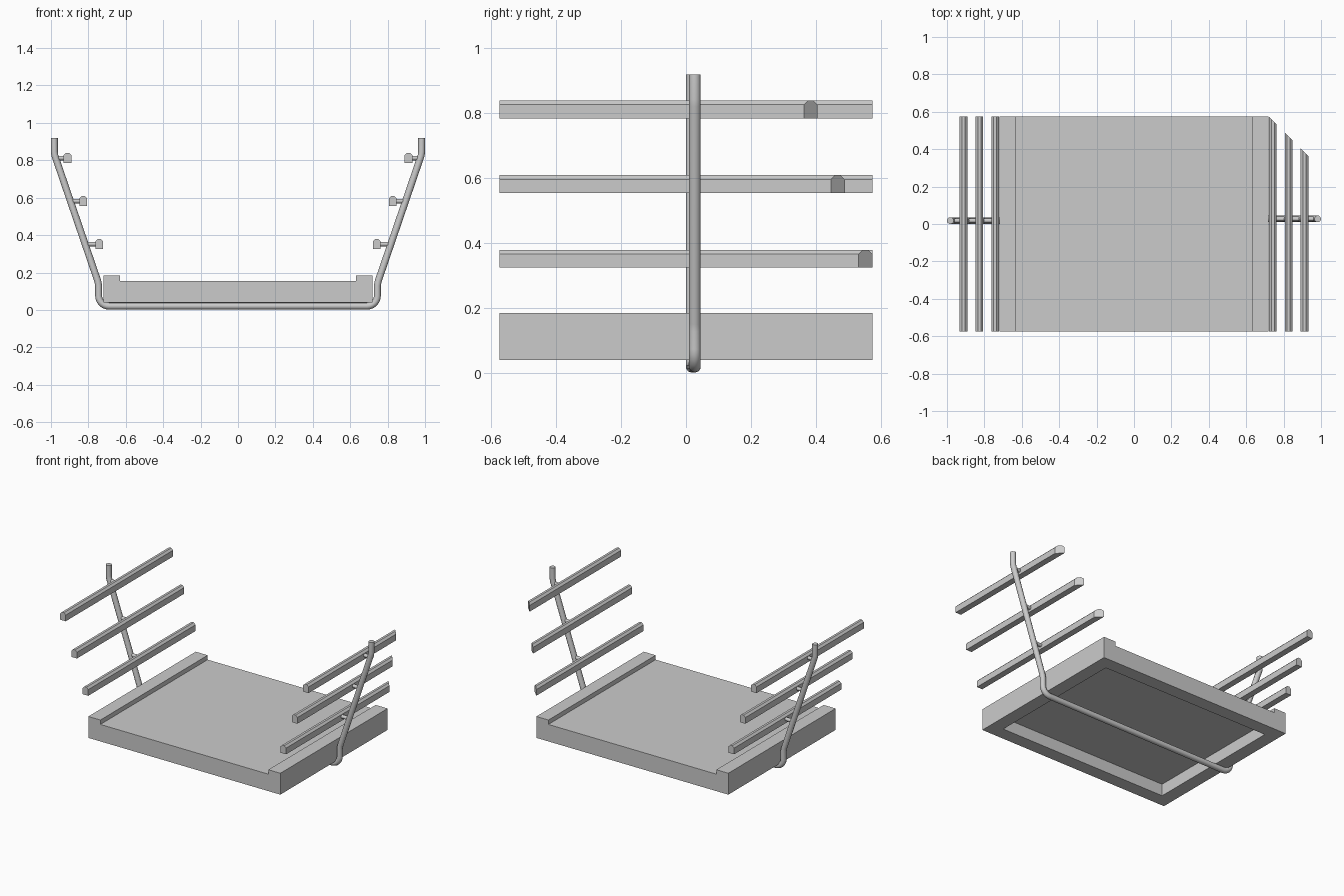
import bpy, bmesh, math
from mathutils import Vector

if "Cube" in bpy.data.objects:
    bpy.data.objects.remove(bpy.data.objects["Cube"])

HALF_Y = 0.575


def add_mesh(name, bm):
    bmesh.ops.recalc_face_normals(bm, faces=bm.faces)
    me = bpy.data.meshes.new(name)
    bm.to_mesh(me)
    bm.free()
    ob = bpy.data.objects.new(name, me)
    bpy.context.collection.objects.link(ob)
    return ob


def prism(name, profile, back_end):
    """Extrude an x-z profile along y; back_end(x) gives the rear cut."""
    bm = bmesh.new()
    front = [bm.verts.new((x, -HALF_Y, z)) for x, z in profile]
    back = [bm.verts.new((x, back_end(x), z)) for x, z in profile]
    n = len(profile)
    bm.faces.new(front)
    bm.faces.new(back[::-1])
    for i in range(n):
        j = (i + 1) % n
        bm.faces.new((front[i], back[i], back[j], front[j]))
    return add_mesh(name, bm)


def smooth(ob):
    bpy.ops.object.select_all(action='DESELECT')
    ob.select_set(True)
    bpy.context.view_layer.objects.active = ob
    bpy.ops.object.shade_smooth_by_angle(angle=math.radians(40))


# Platform with raised side lips
platform = prism("platform", [(-0.72, 0.04), (0.72, 0.04), (0.72, 0.185), (0.63, 0.185),
                              (0.63, 0.155), (-0.63, 0.155), (-0.63, 0.185), (-0.72, 0.185)],
                 lambda x: HALF_Y)

# Recess under the platform
bm = bmesh.new()
bm.from_mesh(platform.data)
bm.faces.ensure_lookup_table()
under = [f for f in bm.faces if f.normal.z < -0.9]
bmesh.ops.inset_region(bm, faces=under, thickness=0.09, use_even_offset=True)
bmesh.ops.inset_region(bm, faces=under, thickness=0.0, depth=0.0)
floor = bmesh.ops.extrude_face_region(bm, geom=under)
bmesh.ops.delete(bm, geom=under, context='FACES')
bmesh.ops.translate(bm, vec=(0, 0, 0.08),
                    verts=[v for v in floor["geom"] if isinstance(v, bmesh.types.BMVert)])
bmesh.ops.remove_doubles(bm, verts=bm.verts, dist=1e-5)
bmesh.ops.recalc_face_normals(bm, faces=bm.faces)
bm.to_mesh(platform.data)
bm.free()

# Bent tube frame running under the platform and up both sides
half = [(0.982, 0.92), (0.982, 0.845), (0.979, 0.825), (0.750, 0.155), (0.745, 0.13)]
for i in range(7):
    a = math.radians(15 * i)
    half.append((0.69 + 0.055 * math.cos(a), 0.075 - 0.055 * math.sin(a)))
path = [(x, 0.027, z) for x, z in half] + [(-x, 0.018, z) for x, z in reversed(half)]
cu = bpy.data.curves.new("tube_frame", 'CURVE')
cu.dimensions = '3D'
cu.bevel_depth = 0.0185
cu.bevel_resolution = 3
cu.use_fill_caps = True
sp = cu.splines.new('POLY')
sp.points.add(len(path) - 1)
for p, co in zip(sp.points, path):
    p.co = (*co, 1)
frame = bpy.data.objects.new("tube_frame", cu)
bpy.context.collection.objects.link(frame)
frame.select_set(True)
bpy.context.view_layer.objects.active = frame
bpy.ops.object.convert(target='MESH')
smooth(bpy.context.view_layer.objects.active)

# Side rails (right ones are mitred at the rear) and their pegs
for side, s in (("left", -1), ("right", 1)):
    for k, (cx, z0) in enumerate(((0.742, 0.325), (0.827, 0.555), (0.911, 0.785))):
        w, c, z1 = 0.021, 0.013, z0 + 0.055
        prof = [(s * cx + dx, z) for dx, z in ((-w, z0), (w, z0), (w, z1 - c),
                                               (w - c, z1), (c - w, z1), (-w, z1 - c))]
        cut = (lambda x: min(HALF_Y, 1.295 - x)) if s > 0 else (lambda x: HALF_Y)
        prism(f"{side}_rail_{k + 1}", prof, cut)

        z = z0 + 0.027
        x_tube = 0.745 + (z - 0.13) * 0.339
        bpy.ops.mesh.primitive_cylinder_add(
            vertices=12, radius=0.012, depth=x_tube - cx,
            location=(s * (x_tube + cx) / 2, 0.0225 + s * 0.0045, z),
            rotation=(0, math.pi / 2, 0))
        peg = bpy.context.object
        peg.name = f"{side}_peg_{k + 1}"
        smooth(peg)
